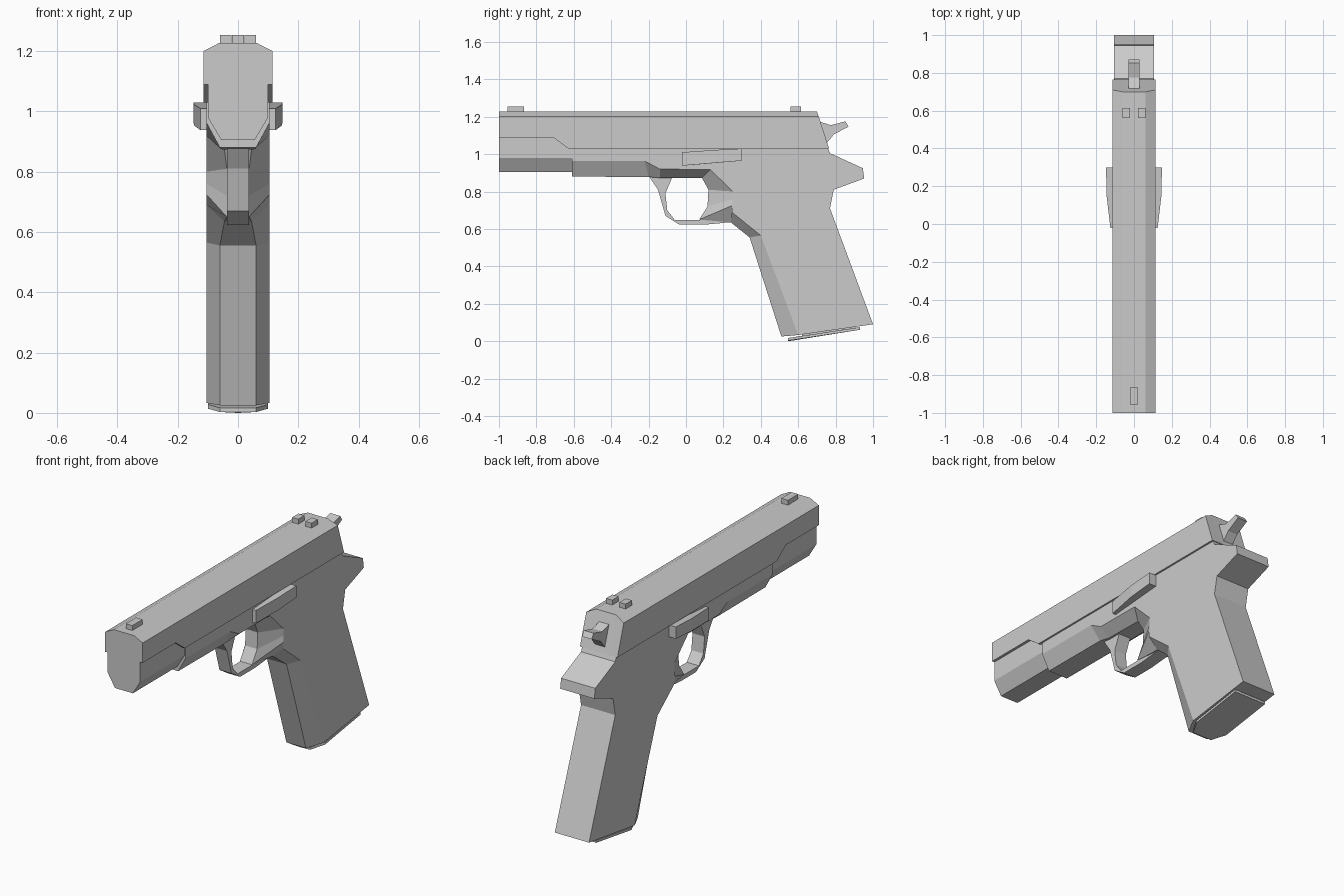
import bpy, bmesh


def finish(name, bm):
    bmesh.ops.recalc_face_normals(bm, faces=bm.faces)
    me = bpy.data.meshes.new(name)
    bm.to_mesh(me)
    bm.free()
    ob = bpy.data.objects.new(name, me)
    bpy.context.collection.objects.link(ob)
    return ob


def bevelled_profile(name, half, points, core=0.06):
    """Side outline at +-half; each point may give its own inner y, z, x."""
    bm = bmesh.new()
    outer = [(p[0], p[1], half) for p in points]
    inner = [tuple(p[2:]) if len(p) == 5 else (p[0], p[1], core) for p in points]
    rings = []
    for ring, s in ((outer, -1), (inner, -1), (inner, 1), (outer, 1)):
        rings.append([bm.verts.new((s * x, y, z)) for y, z, x in ring])
    n = len(points)
    for a, b in zip(rings, rings[1:]):
        for i in range(n):
            j = (i + 1) % n
            bm.faces.new((a[i], a[j], b[j], b[i]))
    bm.faces.new(rings[0])
    bm.faces.new(rings[-1][::-1])
    return finish(name, bm)


def plate(name, x0, x1, outline):
    """Side outline (y, z) extruded from x0 to x1."""
    bm = bmesh.new()
    f = bm.faces.new([bm.verts.new((x0, y, z)) for y, z in outline])
    r = bmesh.ops.extrude_face_region(bm, geom=[f])
    for v in r["geom"]:
        if isinstance(v, bmesh.types.BMVert):
            v.co.x = x1
    return finish(name, bm)


def hull(name, points):
    bm = bmesh.new()
    for p in points:
        bm.verts.new(p)
    bmesh.ops.convex_hull(bm, input=list(bm.verts))
    bmesh.ops.dissolve_limit(bm, angle_limit=0.01, verts=bm.verts, edges=bm.edges)
    return finish(name, bm)


# Slide with chamfered top
bevelled_profile("slide", 0.115, [
    (-1, 1.20, -1, 1.227, 0.062), (0.71, 1.20, 0.70, 1.227, 0.062),
    (0.765, 1.03), (-0.63, 1.03), (-0.71, 1.09), (-1, 1.09)])

# Lower nose under the slide
hull("nose", [(s * x, y, z) for s in (-1, 1) for y in (-1, -0.55)
              for x, z in ((0.1, 1.09), (0.1, 0.98), (0.055, 0.905))])

# Frame and grip, with bevelled underside and front strap
bevelled_profile("frame", 0.105, [
    (-0.61, 1.03), (0.76, 1.03), (0.77, 1.005), (0.945, 0.925), (0.953, 0.87),
    (0.79, 0.81), (0.77, 0.71), (1.0, 0.09),
    (0.60, 0.033, 0.51, 0.025, 0.06),
    (0.40, 0.565, 0.34, 0.555, 0.06),
    (0.245, 0.69, 0.24, 0.635, 0.045),
    (0.247, 0.725, 0.07, 0.65, 0.037),
    (0.249, 0.76, 0.115, 0.72, 0.037),
    (0.25, 0.80, 0.12, 0.81, 0.037),
    (0.13, 0.918, 0.085, 0.873, 0.045),
    (-0.14, 0.92, -0.14, 0.873, 0.05),
    (-0.22, 0.963, -0.20, 0.878, 0.06),
    (-0.61, 0.963, -0.61, 0.88, 0.06)])

# Trigger guard loop
plate("guard", -0.037, 0.037, [
    (-0.20, 0.885), (-0.15, 0.81), (-0.11, 0.67), (-0.035, 0.623), (0.10, 0.623),
    (0.24, 0.636), (0.20, 0.68), (0.07, 0.648), (-0.06, 0.648), (-0.10, 0.70),
    (-0.11, 0.79), (-0.07, 0.885)])

# Base plate under the grip
hull("base_plate", [(s * x, y, z + dz) for s in (-1, 1) for dz in (0, 0.014)
                    for x, y, z in ((0.06, 0.545, 0.003), (0.1, 0.62, 0.014),
                                    (0.1, 0.93, 0.061))] + [(0, 0.548, 0.0)])
# Insert joining the base plate to the grip
plate("grip_insert", -0.07, 0.07, [(0.62, 0.02), (0.91, 0.065), (0.91, 0.10), (0.62, 0.06)])

# Hammer
plate("hammer", -0.03, 0.03, [
    (0.71, 1.175), (0.775, 1.155), (0.852, 1.175), (0.87, 1.148),
    (0.79, 1.105), (0.745, 1.05), (0.70, 1.05)])

# Sights
plate("front_sight", -0.02, 0.02, [(-0.955, 1.22), (-0.955, 1.254), (-0.865, 1.254), (-0.865, 1.22)])
# Paired parts: rear sight posts and side levers
for side, s in (("left", 1), ("right", -1)):
    plate("rear_sight_" + side, s * 0.022, s * 0.06,
          [(0.56, 1.22), (0.56, 1.254), (0.615, 1.254), (0.615, 1.22)])
    hull("lever_" + side, [(s * x, y, z) for y, xo, lo, hi in (
        (-0.022, 0.125, 0.938, 1.01), (0.15, 0.145, 0.953, 1.022), (0.30, 0.148, 0.965, 1.03))
        for x in (0.095, xo) for z in (lo, hi)])
